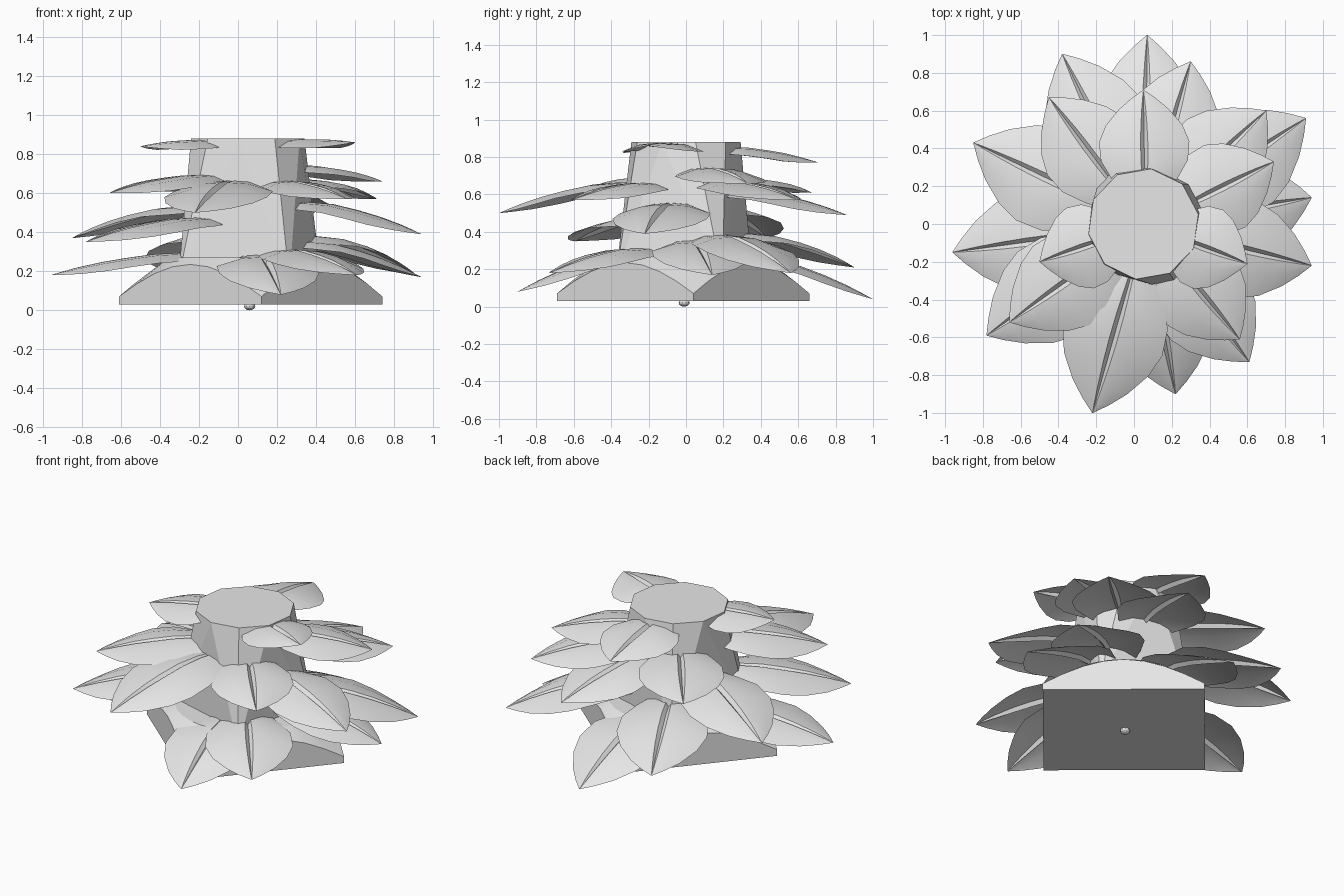
import bpy, bmesh, math
from mathutils import Vector

if "Cube" in bpy.data.objects:
    bpy.data.objects.remove(bpy.data.objects["Cube"])

CX, CY = 0.06, -0.01          # stem axis

grey = bpy.data.materials.new("light_grey")
grey.diffuse_color = (0.8, 0.8, 0.8, 1)
grey.use_nodes = True
grey.node_tree.nodes["Principled BSDF"].inputs["Base Color"].default_value = grey.diffuse_color


def finish(name, bm, smooth=None):
    me = bpy.data.meshes.new(name)
    bm.to_mesh(me)
    bm.free()
    ob = bpy.data.objects.new(name, me)
    bpy.context.collection.objects.link(ob)
    me.materials.append(grey)
    if smooth:
        bpy.ops.object.select_all(action='DESELECT')
        ob.select_set(True)
        bpy.context.view_layer.objects.active = ob
        bpy.ops.object.shade_smooth_by_angle(angle=math.radians(smooth))
    return ob


def ring(n, r, z, deg=0, cx=CX, cy=CY):
    return [(cx + r * math.cos(math.radians(deg) + 2 * math.pi * i / n),
             cy + r * math.sin(math.radians(deg) + 2 * math.pi * i / n), z) for i in range(n)]


def hull(name, pts, smooth=None):
    bm = bmesh.new()
    for p in pts:
        bm.verts.new(p)
    res = bmesh.ops.convex_hull(bm, input=bm.verts[:])
    junk = list({g for g in res["geom_interior"] + res["geom_unused"]
                 if isinstance(g, bmesh.types.BMVert)})
    bmesh.ops.delete(bm, geom=junk, context='VERTS')
    bmesh.ops.recalc_face_normals(bm, faces=bm.faces[:])
    bmesh.ops.dissolve_limit(bm, angle_limit=0.01, verts=bm.verts[:], edges=bm.edges[:])
    return finish(name, bm, smooth)


# Square base whose top is a shallow cone, clipped by the four sides
corners = [Vector(p) for p in ring(4, 0.677, 0.03, 4.7, 0.065, -0.015)]
pts = [c[:] for c in corners]
for i in range(4):
    for k in range(8):
        p = corners[i].lerp(corners[(i + 1) % 4], k / 8)
        r = math.hypot(p.x - 0.065, p.y + 0.015)
        pts.append((p.x, p.y, 0.235 - (r - 0.479) * 0.83))
pts += ring(32, 0.42, 0.27, 4.7, 0.065, -0.015)
hull("base", pts, 30)

# Stem: square at the bottom, many-sided at the top
hull("stem", ring(4, 0.42, 0.15, 29) + ring(10, 0.295, 0.88, 10, 0.05, 0.0))

# Small nub under the base
bm = bmesh.new()
bmesh.ops.create_icosphere(bm, subdivisions=2, radius=0.03)
for v in bm.verts:
    v.co = (v.co.x + CX, v.co.y - 0.01, v.co.z * 0.7 + 0.021)
finish("bottom_nub", bm)

# Leaf outline (distance fraction, half width) and cross-section (side, lift)
OUTLINE = [(0.2, 0.10), (0.34, 0.19), (0.48, 0.255), (0.62, 0.265),
           (0.74, 0.225), (0.86, 0.145), (0.94, 0.07), (1.0, 0.002)]
SECTION = [(-1, -0.03), (-0.5, 0.008), (-0.08, 0.015), (0, -0.008),
           (0.08, 0.015), (0.5, 0.008), (1, -0.03)]


def leaf(i, tx, ty, tz, drop):
    d = Vector((tx - CX, ty - CY, 0))
    length = d.length
    d.normalize()
    side = Vector((-d.y, d.x, 0))
    bm = bmesh.new()
    rows = []
    for t, w in OUTLINE:
        w *= 0.6 + 0.42 * length
        # level near the stem, then bending down to the tip
        z = tz + drop * (1 - max(0, (t - 0.4) / 0.6) ** 1.3)
        fade = min(1, w / 0.2)
        rows.append([bm.verts.new(Vector((CX, CY, z + h * fade)) + d * length * t + side * w * s)
                     for s, h in SECTION])
    for a, b in zip(rows, rows[1:]):
        for k in range(len(SECTION) - 1):
            bm.faces.new((a[k], b[k], b[k + 1], a[k + 1]))
    bmesh.ops.recalc_face_normals(bm, faces=bm.faces[:])
    if sum(f.normal.z for f in bm.faces) < 0:
        bmesh.ops.reverse_faces(bm, faces=bm.faces[:])
    finish(f"leaf_{i:02d}", bm, 40)


# Leaf tips (x, y, z) and droop, from the crown down to the lowest whorl
TIPS = [(-0.50, -0.20, 0.84, 0.02), (0.05, 0.71, 0.77, 0.07), (0.60, -0.21, 0.86, 0.0),
        (0.56, -0.61, 0.57, 0.08), (0.74, 0.33, 0.66, 0.07), (-0.45, 0.67, 0.61, 0.07),
        (-0.66, -0.52, 0.60, 0.08), (-0.22, -1.0, 0.50, 0.15), (0.70, 0.60, 0.57, 0.09),
        (0.30, 0.86, 0.49, 0.12), (-0.78, -0.59, 0.35, 0.11), (-0.85, 0.43, 0.37, 0.15),
        (0.94, -0.22, 0.39, 0.15), (-0.96, -0.15, 0.18, 0.10), (-0.38, 0.90, 0.21, 0.17),
        (0.07, 1.0, 0.04, 0.22), (0.91, 0.56, 0.18, 0.19), (0.94, 0.14, 0.17, 0.17),
        (0.61, -0.73, 0.18, 0.12), (0.22, -0.90, 0.08, 0.19)]
for i, tip in enumerate(TIPS):
    leaf(i + 1, *tip)
